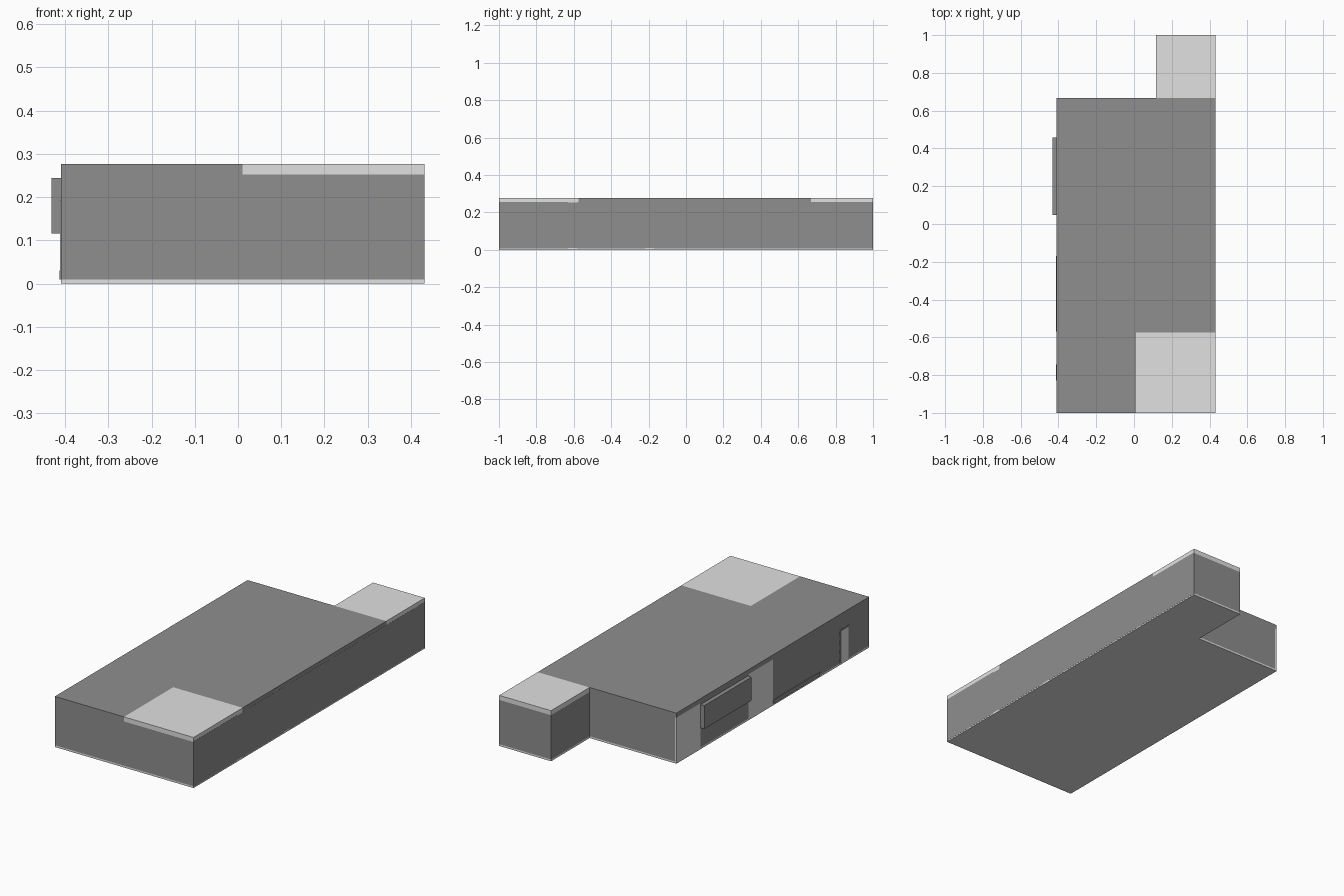
import bpy
import bmesh

cube = bpy.data.objects.get("Cube")
if cube:
    bpy.data.objects.remove(cube, do_unlink=True)


def material(name, value):
    mat = bpy.data.materials.new(name)
    mat.use_nodes = True
    color = (value, value, value, 1)
    mat.diffuse_color = color
    mat.node_tree.nodes["Principled BSDF"].inputs["Base Color"].default_value = color
    return mat


DARK = material("dark grey", 0.275)
LIGHT = material("light grey", 0.75)


def prism(name, outline, z0, z1, mat):
    """Extrude a plan outline between two heights."""
    bm = bmesh.new()
    base = bm.faces.new([bm.verts.new((x, y, z0)) for x, y in outline])
    top = bmesh.ops.extrude_face_region(bm, geom=[base], use_keep_orig=True)["geom"]
    for v in top:
        if isinstance(v, bmesh.types.BMVert):
            v.co.z = z1
    bmesh.ops.recalc_face_normals(bm, faces=bm.faces)
    mesh = bpy.data.meshes.new(name)
    bm.to_mesh(mesh)
    bm.free()
    mesh.materials.append(mat)
    obj = bpy.data.objects.new(name, mesh)
    bpy.context.collection.objects.link(obj)


def box(name, x0, x1, y0, y1, z0, z1, mat):
    prism(name, [(x0, y0), (x1, y0), (x1, y1), (x0, y1)], z0, z1, mat)


# Main plan dimensions
LEFT, RIGHT, FRONT, BACK, REAR = -0.409, 0.431, -1.0, 0.667, 1.0
ANNEX, NOTCH_X, NOTCH_Y = 0.117, 0.01, -0.575
FLOOR, EAVE, TOP = 0.01, 0.252, 0.277
WALL = LEFT + 0.01


def plan(left):
    return [(left, FRONT), (RIGHT, FRONT), (RIGHT, REAR),
            (ANNEX, REAR), (ANNEX, BACK), (left, BACK)]


# Light floor slab and dark building body
prism("floor_slab", plan(LEFT), 0, FLOOR, LIGHT)
prism("building_walls", plan(WALL), FLOOR, EAVE, DARK)

# Roof: dark main deck with a notch, light corner and light annex deck
prism("main_roof", [(LEFT, FRONT), (NOTCH_X, FRONT), (NOTCH_X, NOTCH_Y),
                    (RIGHT, NOTCH_Y), (RIGHT, BACK), (LEFT, BACK)], EAVE, TOP, DARK)
box("corner_roof", NOTCH_X, RIGHT, FRONT, NOTCH_Y, EAVE, TOP, LIGHT)
box("annex_roof", ANNEX, RIGHT, BACK, REAR, EAVE, TOP, LIGHT)

# Long wall panels, slightly overlapping slab and roof, with two narrow gaps
for i, (y0, y1) in enumerate([(FRONT, -0.63), (-0.58, -0.22), (-0.17, REAR)]):
    box(f"long_wall_panel_{i + 1}", RIGHT, RIGHT + 0.0006, y0, y1,
        FLOOR - 0.004, EAVE + 0.003, DARK)

# Side wall cladding in alternating panels
edges = [BACK, 0.457, 0.045, -0.17, FRONT]
for i, (y1, y0) in enumerate(zip(edges, edges[1:])):
    box(f"side_cladding_{i + 1}", LEFT, WALL, y0, y1, FLOOR, EAVE,
        DARK if i % 2 else LIGHT)

# Projecting box and low plinth on the side wall
box("side_box", -0.431, LEFT, 0.048, 0.457, 0.116, 0.244, DARK)
box("side_plinth", LEFT - 0.004, LEFT, -0.57, -0.17, FLOOR, 0.03, DARK)

# Side door: light leaf in a thin dark frame
D0, D1, HEAD, TRIM = -0.828, -0.745, 0.192, 0.01
box("door_leaf", LEFT - 0.001, LEFT, D0, D1, FLOOR, HEAD, LIGHT)
for name, y0, y1, z0 in (("front_door_jamb", D0, D0 + TRIM, FLOOR),
                         ("back_door_jamb", D1 - TRIM, D1, FLOOR),
                         ("door_head", D0 + TRIM, D1 - TRIM, HEAD - TRIM)):
    box(name, LEFT - 0.003, LEFT, y0, y1, z0, HEAD, DARK)
